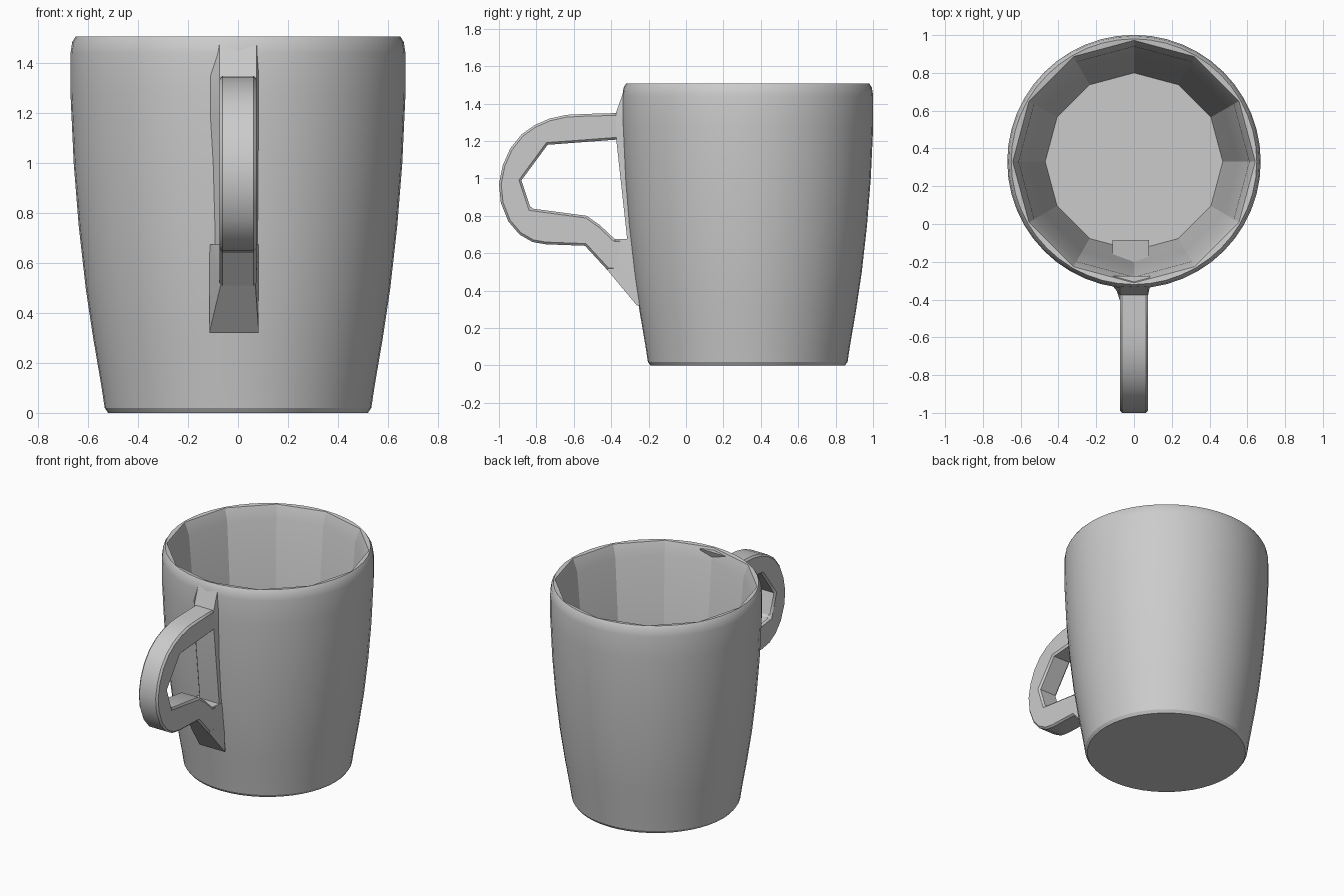
import bpy, bmesh
from math import sin, cos, pi, radians

cube = bpy.data.objects.get("Cube")
if cube:
    bpy.data.objects.remove(cube, do_unlink=True)

GREY = (0.6, 0.6, 0.6, 1)
grey = bpy.data.materials.new("plain grey ceramic")
grey.use_nodes = True
grey.diffuse_color = GREY
grey.node_tree.nodes["Principled BSDF"].inputs["Base Color"].default_value = GREY

CENTRE_Y = 0.33
SEGMENTS = 48


def finish(name, bm, angle):
    bmesh.ops.recalc_face_normals(bm, faces=bm.faces)
    mesh = bpy.data.meshes.new(name)
    bm.to_mesh(mesh)
    bm.free()
    ob = bpy.data.objects.new(name, mesh)
    bpy.context.collection.objects.link(ob)
    mesh.materials.append(grey)
    bpy.ops.object.select_all(action="DESELECT")
    ob.select_set(True)
    bpy.context.view_layer.objects.active = ob
    bpy.ops.object.shade_smooth_by_angle(angle=radians(angle))
    return ob


def facet(angle):
    """Scale that turns a circle into a twelve-sided outline."""
    return cos(pi / 12) / cos(angle % (pi / 6) - pi / 12)


def slab(bm, outline, x0, x1):
    """Extrude a (y, z) outline between two x positions."""
    sides = [[bm.verts.new((x, y, z)) for y, z in outline] for x in (x0, x1)]
    bm.faces.new(sides[0])
    bm.faces.new(sides[1])
    n = len(outline)
    for i in range(n):
        j = (i + 1) % n
        bm.faces.new((sides[0][i], sides[0][j], sides[1][j], sides[1][i]))


# Cup: round outer wall, twelve-sided inside; (radius, height) rings
outer = [(0.52, 0), (0.534, 0.02), (0.546, 0.1), (0.58, 0.3), (0.61, 0.5),
         (0.638, 0.75), (0.658, 1.0), (0.671, 1.28), (0.671, 1.44),
         (0.664, 1.485), (0.65, 1.508)]
inner = [(0.642, 1.505), (0.61, 1.42), (0.55, 0.75), (0.47, 0.09)]
bm = bmesh.new()
rings = []
for k, (r, z) in enumerate(outer + inner):
    ring = []
    for i in range(SEGMENTS):
        a = 2 * pi * i / SEGMENTS
        s = r * (facet(a) if k >= len(outer) else 1)
        ring.append(bm.verts.new((s * cos(a), CENTRE_Y + s * sin(a), z)))
    rings.append(ring)
for low, high in zip(rings, rings[1:]):
    for i in range(SEGMENTS):
        j = (i + 1) % SEGMENTS
        bm.faces.new((low[i], low[j], high[j], high[i]))
bm.faces.new(rings[0])
bm.faces.new(rings[-1])
finish("cup", bm, 25)

# Handle: side outline with a rounded outside and an angular inside
outside = [(-0.34, 1.35), (-0.54, 1.345), (-0.64, 1.34), (-0.73, 1.32),
           (-0.81, 1.285), (-0.88, 1.235), (-0.94, 1.16), (-0.98, 1.07),
           (-1.0, 0.97), (-0.99, 0.87), (-0.95, 0.77), (-0.89, 0.7),
           (-0.82, 0.66), (-0.75, 0.648), (-0.54, 0.64), (-0.42, 0.51)]
inside = [(-0.28, 0.51), (-0.28, 0.675), (-0.38, 0.675), (-0.46, 0.75),
          (-0.53, 0.8), (-0.83, 0.84), (-0.88, 0.99), (-0.74, 1.18),
          (-0.34, 1.21)]
bm = bmesh.new()
slab(bm, outside + inside, -0.075, 0.075)
handle = finish("handle", bm, 35)
bevel = handle.modifiers.new("softened edges", "BEVEL")
bevel.width = 0.012
bevel.segments = 1
bevel.angle_limit = radians(60)

# Upright pad joining the handle to the cup, wider where it meets the wall
pad = [(-0.325, 1.49), (-0.375, 1.35), (-0.372, 1.2), (-0.315, 0.68), (-0.26, 0.32)]
bm = bmesh.new()
front = [[bm.verts.new((x, y, z)) for x in (-0.075, 0.075)] for y, z in pad]
back = [[bm.verts.new((x, y + 0.05, z)) for x in (-0.115, 0.085)] for y, z in pad]
for i in range(len(pad) - 1):
    a, b, c, d = front[i], front[i + 1], back[i], back[i + 1]
    bm.faces.new((a[0], a[1], b[1], b[0]))
    bm.faces.new((c[0], c[1], d[1], d[0]))
    for s in (0, 1):
        bm.faces.new((a[s], b[s], d[s], c[s]))
for k in (0, -1):
    bm.faces.new((front[k][0], front[k][1], back[k][1], back[k][0]))
finish("handle_pad", bm, 20)

# Lower brace: narrow under the handle, flared at its foot on the wall
bm = bmesh.new()
corners = [(-0.07, -0.42, 0.51), (0.07, -0.42, 0.51),
           (-0.07, -0.38, 0.675), (0.07, -0.38, 0.675),
           (-0.115, -0.262, 0.32), (0.083, -0.262, 0.32),
           (-0.115, -0.28, 0.675), (0.083, -0.28, 0.675)]
bmesh.ops.convex_hull(bm, input=[bm.verts.new(c) for c in corners])
finish("handle_brace", bm, 20)

# Stub of the handle root showing inside the cup
bm = bmesh.new()
slab(bm, [(-0.22, 0.3), (-0.085, 0.32), (-0.16, 0.5), (-0.24, 0.68), (-0.26, 0.5)],
     -0.115, 0.08)
finish("handle_root", bm, 20)
